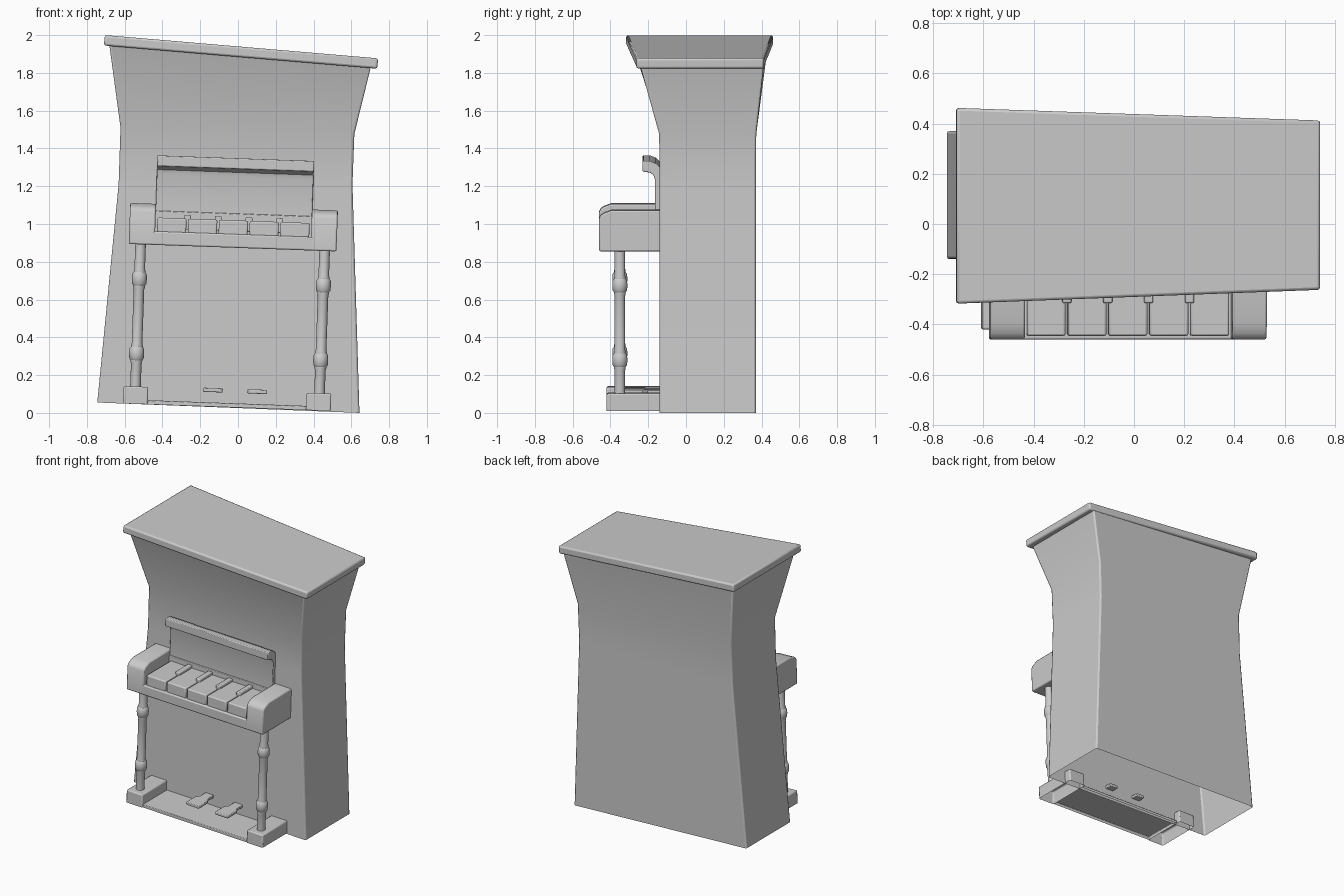
import bpy, bmesh, math
from mathutils import Matrix

if "Cube" in bpy.data.objects:
    bpy.data.objects.remove(bpy.data.objects["Cube"])

TILT = Matrix.Rotation(0.036, 4, 'Y')   # the whole instrument leans slightly
MID = -0.06                             # centre line of the tilted parts


def finish(name, bm, bevel=0.008, tilt=True, segs=2):
    bmesh.ops.recalc_face_normals(bm, faces=bm.faces)
    if tilt:
        bmesh.ops.transform(bm, matrix=TILT, verts=bm.verts)
    me = bpy.data.meshes.new(name)
    bm.to_mesh(me)
    bm.free()
    ob = bpy.data.objects.new(name, me)
    bpy.context.collection.objects.link(ob)
    bpy.ops.object.select_all(action='DESELECT')
    ob.select_set(True)
    bpy.context.view_layer.objects.active = ob
    bpy.ops.object.shade_smooth_by_angle(angle=math.radians(32))
    if bevel:
        m = ob.modifiers.new("soft_edges", 'BEVEL')
        m.width, m.segments = bevel, segs
        m.limit_method, m.angle_limit = 'ANGLE', math.radians(40)
    return ob


def loft(name, rings, cap_bottom=True, cap_top=True, **kw):
    """Join a stack of equally long point rings into a skin."""
    bm = bmesh.new()
    rs = [[bm.verts.new(p) for p in r] for r in rings]
    n = len(rs[0])
    for a, b in zip(rs, rs[1:]):
        for i in range(n):
            j = (i + 1) % n
            bm.faces.new((a[i], a[j], b[j], b[i]))
    if cap_bottom:
        bm.faces.new(rs[0][::-1])
    if cap_top:
        bm.faces.new(rs[-1])
    return finish(name, bm, **kw)


def box(name, x0, x1, y0, y1, z0, z1, **kw):
    return loft(name, [[(x0, y0, z), (x1, y0, z), (x1, y1, z), (x0, y1, z)]
                       for z in (z0, z1)], **kw)


def prism(name, profile, x0, x1, **kw):
    return loft(name, [[(x, y, z) for y, z in profile] for x in (x0, x1)], **kw)


# cabinet: flared shell, open underneath
# per level: left x, left z, left front/back y, right x, right z, right front/back y
levels = [(-.745, .055, -.14, .37, .643, 0, -.14, .37),
          (-.632, 1.21, -.14, .37, .606, 1.21, -.14, .37),
          (-.622, 1.51, -.142, .372, .616, 1.476, -.142, .372),
          (-.682, 1.955, -.285, .435, .703, 1.83, -.24, .41)]
loft("cabinet", [[(lx, lf, lz), (rx, rf, rz), (rx, rb, rz), (lx, lb, lz)]
                 for lx, lz, lf, lb, rx, rz, rf, rb in levels],
     cap_bottom=False, tilt=False, bevel=0.01)

# lid: tapered slanted slab
loft("lid", [[(-.705 - d * .09, -.317, 2 - d), (.742 - d * .09, -.262, 1.877 - d),
              (.742 - d * .09, .412, 1.877 - d), (-.705 - d * .09, .462, 2 - d)]
             for d in (.055, 0)], tilt=False, bevel=0.011)

# base plank, hollow from below
box("base_plank", MID - .42, MID + .42, -.415, -.12, .028, .05,
    cap_bottom=False, bevel=0.004)

# key bed front rail and back rail
box("key_bed", MID - .43, MID + .43, -.46, -.12, .873, .945)
box("key_back_rail", MID - .42, MID + .42, -.172, -.12, .93, 1.054, bevel=0.004)

arm = [(-.46, .873), (-.46, 1.045), (-.453, 1.062), (-.435, 1.075),
       (-.395, 1.09), (-.12, 1.09), (-.12, .873)]

# turned leg profile: radius, height
leg = [(.028, .11)]
for c in (.295, .69):
    leg += [(.028, c - .055), (.031, c - .043), (.031, c - .036), (.038, c - .026),
            (.04, c), (.038, c + .026), (.031, c + .036), (.031, c + .043), (.028, c + .055)]
leg.append((.028, .885))

# mirrored pairs: foot blocks, legs, arms, pedals
for side, s in (("left", -1), ("right", 1)):
    a, b = sorted((MID + s * .42, MID + s * .55))
    box(side + "_foot_block", a, b, -.42, -.09, .028, .12, cap_bottom=False)
    a, b = sorted((MID + s * .413, MID + s * .55))
    prism(side + "_arm", arm, a, b)
    lx = MID + s * .4875
    loft(side + "_leg", [[(lx + r * math.cos(t * math.tau / 20),
                           -.35 + r * math.sin(t * math.tau / 20), z)
                          for t in range(20)] for r, z in leg], bevel=0)
    px = -.02 + s * .117
    outline = [(-.052, -.335), (.052, -.335), (.052, -.23), (.033, -.205),
               (.033, -.09), (-.033, -.09), (-.033, -.205), (-.052, -.23)]
    loft(side + "_pedal", [[(px + x, y, z) for x, y in outline]
                           for z in (.105, .127)], bevel=0.005)

# five wide keys and four raised narrow keys
for i in range(5):
    cx = MID + (i - 2) * .163
    box("wide_key_%d" % (i + 1), cx - .077, cx + .077, -.445, -.15, .935, 1.018)
    if i < 4:
        bx = cx + .0815
        box("narrow_key_%d" % (i + 1), bx - .018, bx + .018, -.315, -.15, .96, 1.038,
            bevel=0.006)

# music board with curled lip
prism("music_board", [(-.165, 1.04), (-.165, 1.25), (-.172, 1.272), (-.19, 1.285),
                      (-.23, 1.292), (-.23, 1.347), (-.19, 1.347), (-.16, 1.335),
                      (-.14, 1.315), (-.125, 1.29), (-.125, 1.04)],
      MID - .415, MID + .415, bevel=0.005)
